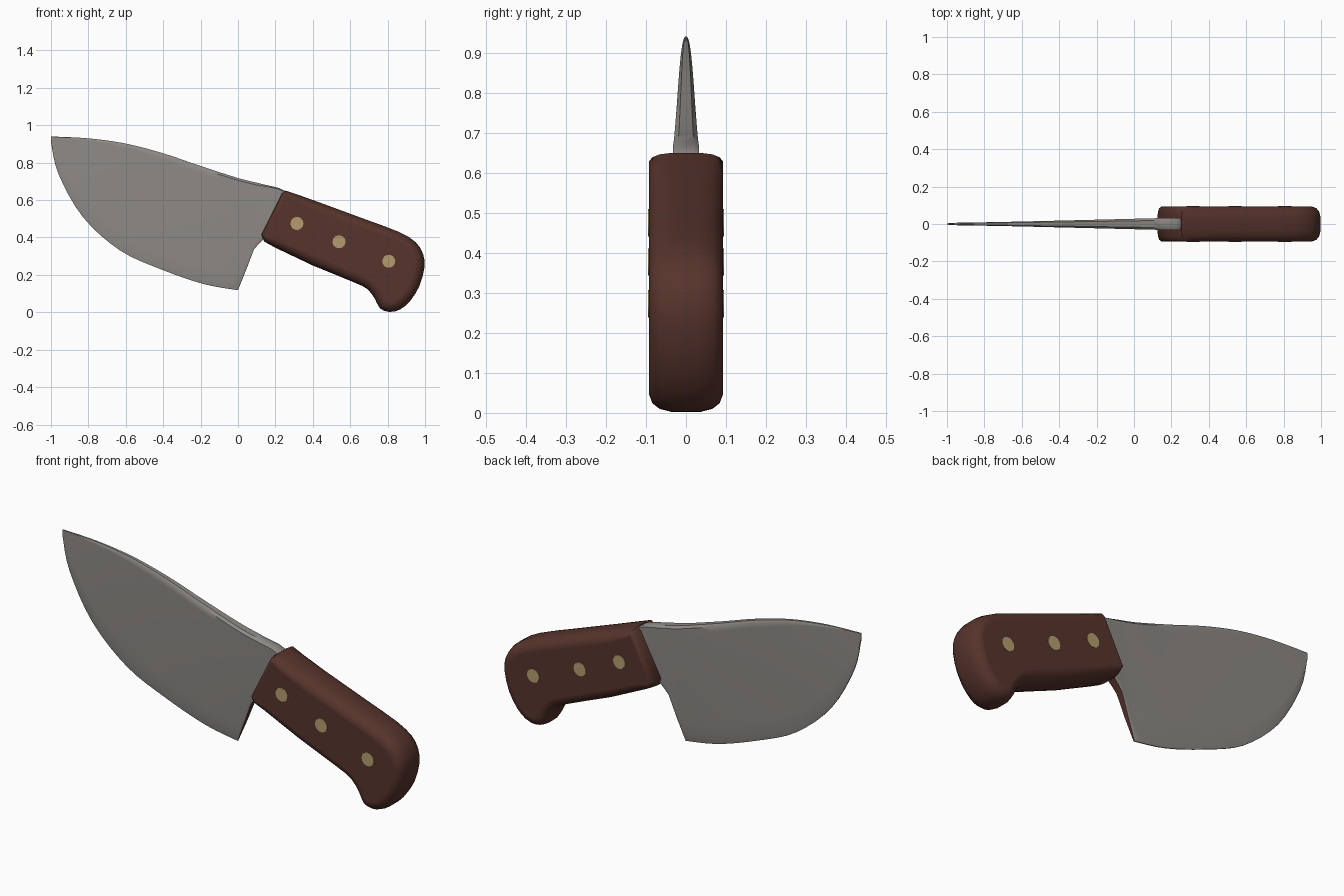
import bpy, bmesh, math
from mathutils import Vector

cube = bpy.data.objects.get("Cube")
if cube:
    bpy.data.objects.remove(cube)


def material(name, rgb):
    m = bpy.data.materials.new(name)
    m.use_nodes = True
    m.diffuse_color = (*rgb, 1)
    m.node_tree.nodes["Principled BSDF"].inputs["Base Color"].default_value = (*rgb, 1)
    return m


steel = material("grey steel", (0.27, 0.255, 0.24))
wood = material("dark brown wood", (0.095, 0.034, 0.025))
brass = material("dull brass", (0.46, 0.33, 0.16))


def spline(pts, steps):
    """Catmull-Rom curve through 2D points (x, z)."""
    p, out = [Vector(q) for q in pts], []
    last = len(p) - 1
    for i in range(last):
        a, b, c, d = (p[max(0, min(last, i + k))] for k in (-1, 0, 1, 2))
        for s in range(steps):
            t = s / steps
            out.append(0.5 * (2 * b + (c - a) * t + (2 * a - 5 * b + 4 * c - d) * t * t
                              + (3 * b - a - 3 * c + d) * t ** 3))
    return out + [p[-1]]


def finish(name, bm, mats, angle):
    bmesh.ops.recalc_face_normals(bm, faces=bm.faces)
    me = bpy.data.meshes.new(name)
    bm.to_mesh(me)
    bm.free()
    ob = bpy.data.objects.new(name, me)
    bpy.context.collection.objects.link(ob)
    for m in mats:
        me.materials.append(m)
    bpy.ops.object.select_all(action="DESELECT")
    ob.select_set(True)
    bpy.context.view_layer.objects.active = ob
    bpy.ops.object.shade_smooth_by_angle(angle=math.radians(angle))


def loft(bm, rings):
    """Skin closed rings and cap both ends; return the rows of side faces."""
    rows = [[bm.verts.new(v) for v in r] for r in rings]
    n = len(rows[0])
    sides = [[bm.faces.new((a[i], a[(i + 1) % n], b[(i + 1) % n], b[i])) for i in range(n)]
             for a, b in zip(rows, rows[1:])]
    bm.faces.new(rows[0])
    bm.faces.new(rows[-1])
    return sides


# Blade: cross-sections from spine to cutting edge, thinning to the tip and edge
spine = spline([(-1, 0.94), (-0.8, 0.93), (-0.6, 0.902), (-0.4, 0.85), (-0.2, 0.782),
                (0, 0.718), (0.1, 0.693)], 4)
edge = spline([(-1, 0.91), (-0.96, 0.74), (-0.83, 0.51), (-0.63, 0.33), (-0.4, 0.225),
               (-0.18, 0.15), (0, 0.118)], 4)
spine += [Vector(q) for q in ((0.14, 0.683), (0.18, 0.674), (0.22, 0.664), (0.245, 0.652), (0.3, 0.6))]
edge += [Vector(q) for q in ((0.045, 0.23), (0.085, 0.335), (0.11, 0.365), (0.14, 0.395), (0.2, 0.4))]
depths = (0, 0.02, 0.06, 0.3, 0.6, 0.85, 0.96, 1)

rings = []
for top, low in zip(spine, edge):
    full = 0.003 + 0.03 * min(1, (top.x + 1) / 1.2)
    ring = []
    for d in depths:
        p = top.lerp(low, d)
        fall = max(0, (top.y - p.y) / 0.58)
        half = full * (1 - 0.8 * min(1, fall) ** 1.3)
        if d == 0:
            half *= 0.6
        elif d == 1:
            half *= 0.9 if top.x > 0.12 else 0.4
        ring.append((p, half))
    rings.append([(p.x, -h, p.y) for p, h in ring] + [(p.x, h, p.y) for p, h in reversed(ring)])
bm = bmesh.new()
sides = loft(bm, rings)
# Wooden strip along the narrow heel face
for row in sides[-5:-1]:
    row[len(depths) - 1].material_index = 1
finish("blade", bm, [steel, wood], 40)

# Handle: straight grip with a rounded, hooked butt and softened long edges
front = [(0.2, 0.345), (0.14, 0.378), (0.125, 0.415), (0.18, 0.525), (0.235, 0.636),
         (0.255, 0.65), (0.32, 0.629), (0.45, 0.582)]
butt = [(0.7, 0.49), (0.86, 0.43), (0.95, 0.375), (0.99, 0.31), (0.997, 0.24), (0.97, 0.14),
        (0.92, 0.06), (0.865, 0.014), (0.81, 0.002), (0.76, 0.02), (0.73, 0.075),
        (0.69, 0.125), (0.62, 0.16), (0.4, 0.25)]
path = [Vector(q) for q in front] + spline(butt, 2)


def inset(pts, d):
    """Move a clockwise outline inwards, less so near the front end."""
    out = []
    for i, p in enumerate(pts):
        a = (p - pts[i - 1]).normalized()
        b = (pts[(i + 1) % len(pts)] - p).normalized()
        t = (a + b).normalized()
        along = (p.x - 0.125) * 0.9 - (p.y - 0.415) * 0.45
        soft = 0.4 + 0.6 * max(0, min(1, along / 0.12))
        out.append(p + d * soft / t.dot(a) * Vector((t.y, -t.x)))
    return out


layers = [(0.052, 0.093), (0.045, 0.093), (0.022, 0.084), (0.008, 0.066), (0, 0.035)]
layers = [(d, -y) for d, y in layers] + [(d, y) for d, y in reversed(layers)]
bm = bmesh.new()
loft(bm, [[(p.x, y, p.y) for p in inset(path, d)] for d, y in layers])
finish("handle", bm, [wood], 50)

# Rivets: thin discs on both sides of the handle
for side, label in ((-1, "front"), (1, "back")):
    for i, (x, z) in enumerate(((0.315, 0.475), (0.54, 0.377), (0.806, 0.273))):
        bm = bmesh.new()
        loft(bm, [[(x + 0.035 * math.cos(k * math.tau / 14), side * y,
                    z + 0.035 * math.sin(k * math.tau / 14)) for k in range(14)]
                  for y in (0.089, 0.095)])
        finish(f"rivet_{label}_{i + 1}", bm, [brass], 30)
